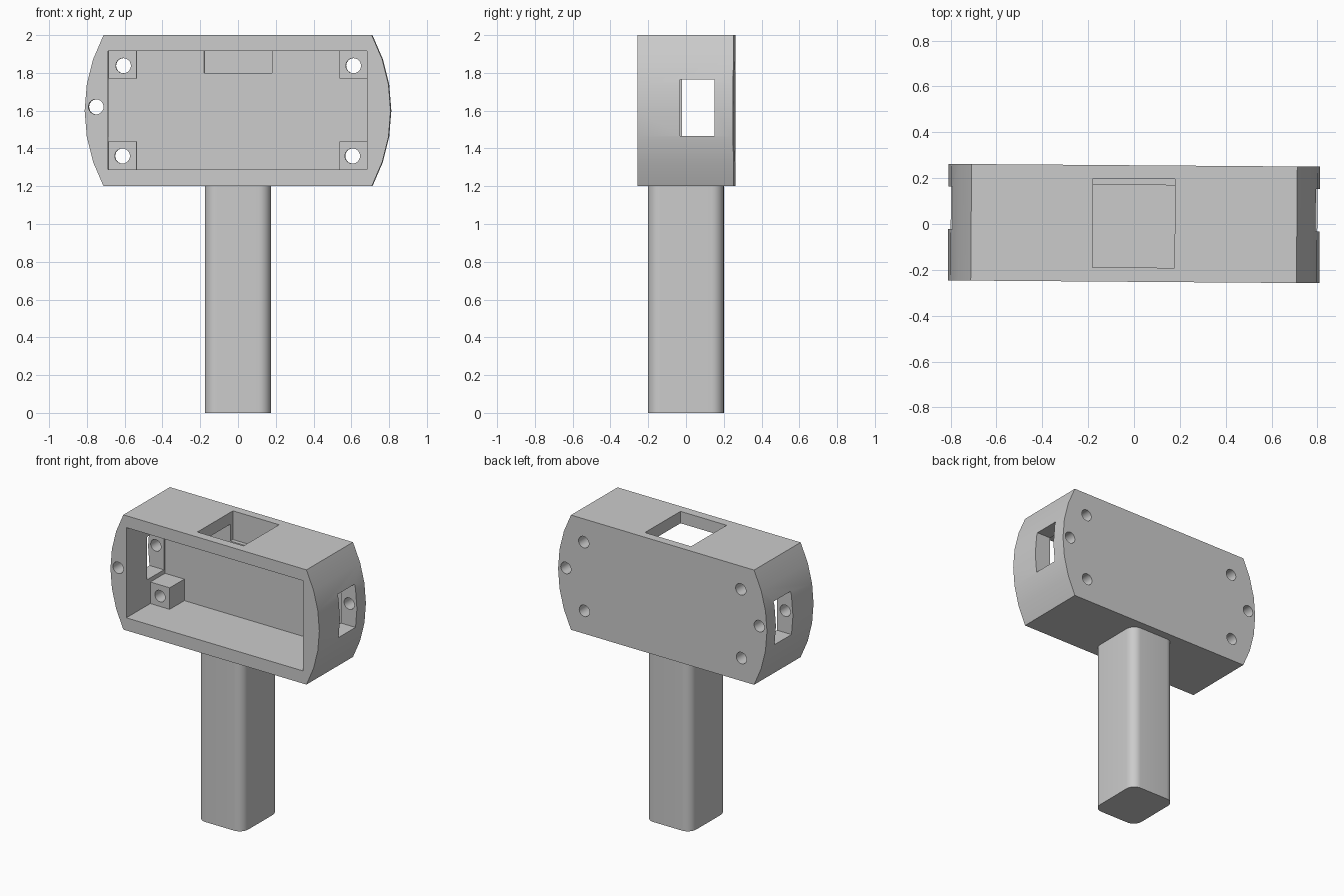
import bpy, bmesh, math
from mathutils import Matrix

if "Cube" in bpy.data.objects:
    bpy.data.objects.remove(bpy.data.objects["Cube"])

grey = bpy.data.materials.new("plain grey")
grey.diffuse_color = (0.6, 0.6, 0.6, 1)
grey.use_nodes = True
grey.node_tree.nodes["Principled BSDF"].inputs["Base Color"].default_value = grey.diffuse_color
TILT = Matrix.Rotation(-0.0075, 4, 'Z')


def make(name, bm):
    bmesh.ops.recalc_face_normals(bm, faces=bm.faces)
    me = bpy.data.meshes.new(name)
    bm.to_mesh(me)
    bm.free()
    me.materials.append(grey)
    ob = bpy.data.objects.new(name, me)
    bpy.context.collection.objects.link(ob)
    return ob


def prism(name, pts, offset):
    bm = bmesh.new()
    f = bm.faces.new([bm.verts.new(p) for p in pts])
    r = bmesh.ops.extrude_face_region(bm, geom=[f])
    bmesh.ops.translate(bm, vec=offset, verts=[v for v in r["geom"] if isinstance(v, bmesh.types.BMVert)])
    return make(name, bm)


def box(name, x0, x1, y0, y1, z0, z1):
    return prism(name, [(x0, y0, z0), (x1, y0, z0), (x1, y1, z0), (x0, y1, z0)], (0, 0, z1 - z0))


def pin(name, x, z, y0, y1, r=0.04, n=24):
    pts = [(x + r * math.cos(2 * math.pi * i / n), y0, z + r * math.sin(2 * math.pi * i / n)) for i in range(n)]
    return prism(name, pts, (0, y1 - y0, 0))


def combine(target, other, op='DIFFERENCE'):
    other.hide_render = True
    bpy.context.view_layer.objects.active = target
    m = target.modifiers.new("cut", 'BOOLEAN')
    m.operation, m.solver, m.object = op, 'EXACT', other
    bpy.ops.object.modifier_apply(modifier=m.name)
    bpy.data.objects.remove(other)


# Head: block with bowed ends
R, N = 0.85, 6
half = math.asin(0.4 / R)
arc = [(0.81 - R + R * math.cos(a), 1.6 + R * math.sin(a))
       for a in [-half + 2 * half * i / N for i in range(N + 1)]]
outline = arc + [(-x, z) for x, z in reversed(arc)]
head = prism("hammer_head", [(x, -0.252, z) for x, z in outline], (0, 0.508, 0))

# Front cavity, top slot and side windows
combine(head, box("cavity", -0.687, 0.685, -0.4, 0.17, 1.288, 1.917))
combine(head, box("top_slot", -0.18, 0.178, -0.19, 0.198, 1.8, 2.2))
combine(head, box("side_window", -1, 1, -0.027, 0.158, 1.467, 1.766))

# Corner posts inside the cavity, then the screw holes
for s in (-1, 1):
    for z0, z1 in ((1.27, 1.438), (1.77, 1.935)):
        xs = sorted((s * 0.537, s * 0.705))
        combine(head, box("post", xs[0], xs[1], 0.01, 0.19, z0, z1), 'UNION')
for x, z, y0 in ((-0.607, 1.838, -0.1), (0.611, 1.838, -0.1), (-0.612, 1.36, -0.1),
                 (0.606, 1.36, -0.1), (-0.75, 1.62, -0.4), (0.75, 1.62, 0.08)):
    combine(head, pin("screw_hole", x, z, y0, 0.4))

# Handle: rounded rectangle
hx, hy, r, n = 0.175, 0.2, 0.065, 8
pts = []
for k, (sx, sy) in enumerate(((1, 1), (-1, 1), (-1, -1), (1, -1))):
    for i in range(n + 1):
        a = (k + i / n) * math.pi / 2
        pts.append((sx * (hx - r) + r * math.cos(a), sy * (hy - r) + r * math.sin(a), 0))
handle = prism("handle", pts, (0, 0, 1.21))

for ob in (head, handle):
    ob.data.transform(TILT)
    bpy.ops.object.select_all(action='DESELECT')
    ob.select_set(True)
    bpy.context.view_layer.objects.active = ob
    bpy.ops.object.shade_smooth_by_angle(angle=math.radians(30))
